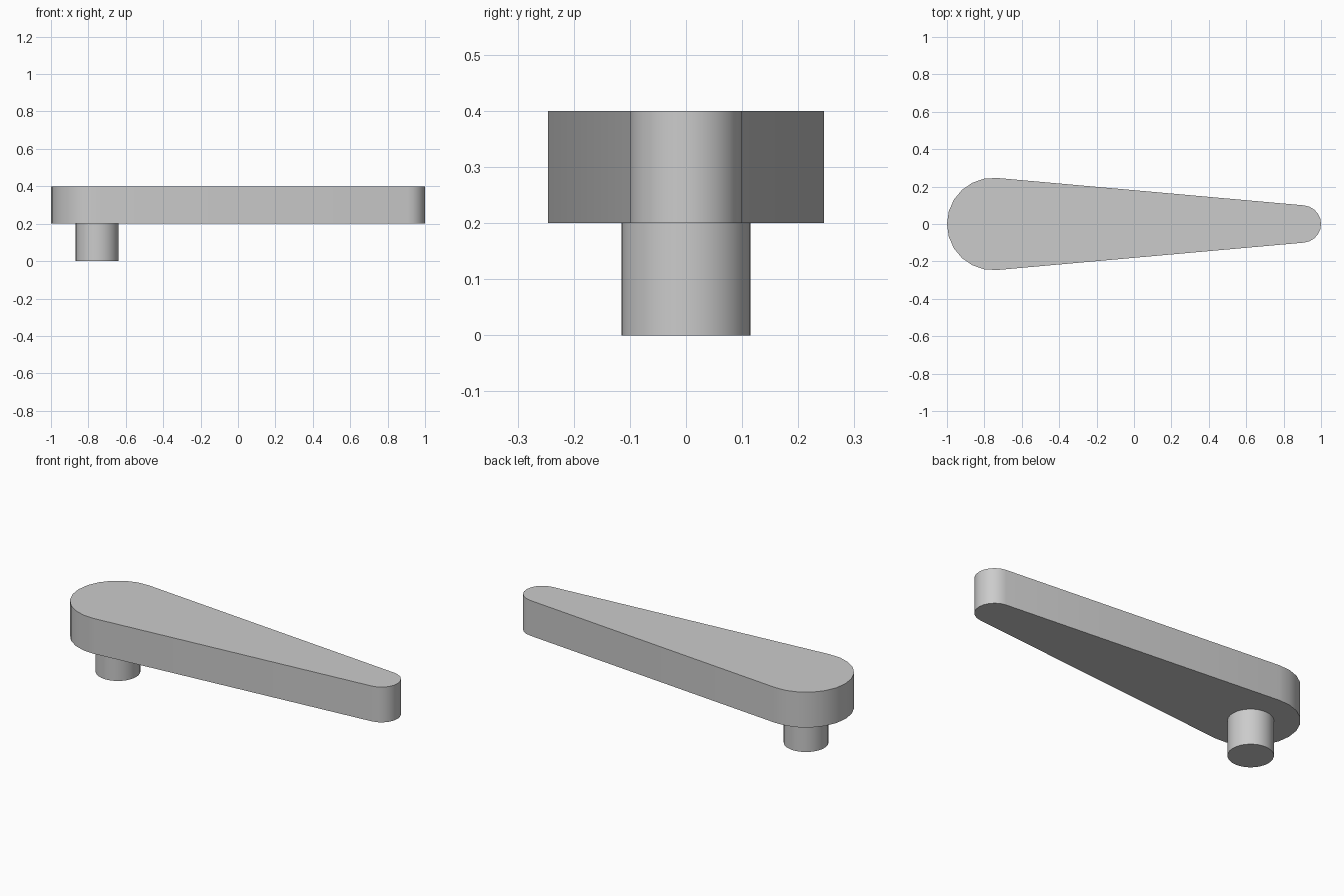
import bpy
import bmesh
from math import acos, cos, sin, pi, radians

# Remove the default cube
cube = bpy.data.objects.get("Cube")
if cube:
    bpy.data.objects.remove(cube, do_unlink=True)

# Single plain grey material
grey = bpy.data.materials.new("plain_grey")
grey.use_nodes = True
colour = (0.6, 0.6, 0.6, 1)
grey.diffuse_color = colour
grey.node_tree.nodes["Principled BSDF"].inputs["Base Color"].default_value = colour


def arc(cx, radius, start, end, steps):
    """Points along an arc centred on the x axis."""
    angles = [start + (end - start) * i / steps for i in range(steps + 1)]
    return [(cx + radius * cos(a), radius * sin(a)) for a in angles]


def extrude_outline(name, outline, bottom, top):
    """Solid prism with smooth sides and sharp rims."""
    bm = bmesh.new()
    base = bm.faces.new([bm.verts.new((x, y, bottom)) for x, y in outline])
    result = bmesh.ops.extrude_face_region(bm, geom=[base], use_keep_orig=True)
    raised = [v for v in result["geom"] if isinstance(v, bmesh.types.BMVert)]
    bmesh.ops.translate(bm, vec=(0, 0, top - bottom), verts=raised)
    bmesh.ops.recalc_face_normals(bm, faces=bm.faces)
    mesh = bpy.data.meshes.new(name)
    bm.to_mesh(mesh)
    bm.free()
    mesh.materials.append(grey)
    obj = bpy.data.objects.new(name, mesh)
    bpy.context.collection.objects.link(obj)
    bpy.ops.object.select_all(action="DESELECT")
    obj.select_set(True)
    bpy.context.view_layer.objects.active = obj
    bpy.ops.object.shade_smooth_by_angle(angle=radians(30))
    return obj


# Tapered arm: two round ends joined by tangent sides
big_r, small_r = 0.247, 0.1
big_x, small_x = big_r - 1, 1 - small_r
tangent = acos((big_r - small_r) / (small_x - big_x))
outline = arc(big_x, big_r, tangent, 2 * pi - tangent, 12)
outline += arc(small_x, small_r, -tangent, tangent, 10)
extrude_outline("lever_arm", outline, 0.2, 0.4)

# Round pivot pin under the wide end
pin = arc(big_x, 0.115, 0, 2 * pi, 32)[:-1]
extrude_outline("pivot_pin", pin, 0, 0.2)
